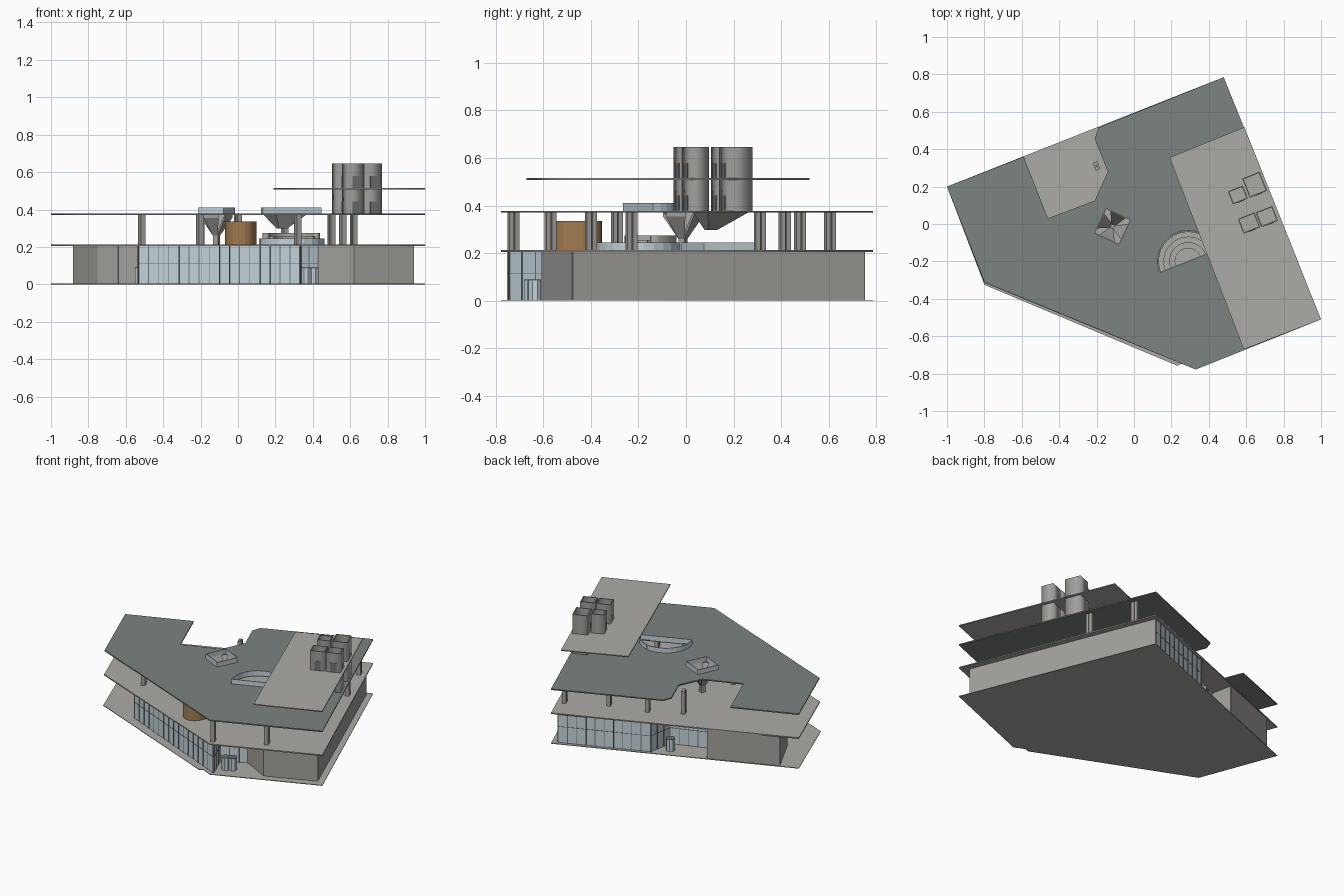
import bpy, bmesh, math
from mathutils import Matrix, Vector

if "Cube" in bpy.data.objects:
    bpy.data.objects.remove(bpy.data.objects["Cube"])

ROT = math.radians(21.6)


def material(name, rgb):
    m = bpy.data.materials.new(name)
    m.diffuse_color = (*rgb, 1)
    m.use_nodes = True
    m.node_tree.nodes["Principled BSDF"].inputs["Base Color"].default_value = m.diffuse_color
    return m


STONE = material("stone", (0.42, 0.41, 0.38))
WALL = material("wall_grey", (0.36, 0.35, 0.33))
ROOF = material("dark_roof", (0.20, 0.23, 0.22))
GLASS = material("pale_glass", (0.55, 0.65, 0.70))
FRAME = material("frame_dark", (0.15, 0.17, 0.18))
WOOD = material("wood", (0.36, 0.20, 0.08))


def slab(name, loops, z0, z1, mat):
    """Flat plate from an outline, further loops being holes."""
    cu = bpy.data.curves.new(name, 'CURVE')
    cu.dimensions = '2D'
    cu.fill_mode = 'BOTH'
    cu.extrude = (z1 - z0) / 2
    for pts in loops:
        sp = cu.splines.new('POLY')
        sp.points.add(len(pts) - 1)
        for p, (x, y) in zip(sp.points, pts):
            p.co = (x, y, 0, 1)
        sp.use_cyclic_u = True
    ob = bpy.data.objects.new(name, cu)
    ob.location.z = (z0 + z1) / 2
    bpy.context.collection.objects.link(ob)
    bpy.ops.object.select_all(action='DESELECT')
    ob.select_set(True)
    bpy.context.view_layer.objects.active = ob
    bpy.ops.object.convert(target='MESH')
    ob.data.materials.clear()
    ob.data.materials.append(mat)
    return ob


def finish(name, bm, mat):
    me = bpy.data.meshes.new(name)
    bm.to_mesh(me)
    bm.free()
    me.materials.append(mat)
    ob = bpy.data.objects.new(name, me)
    bpy.context.collection.objects.link(ob)
    return ob


def add_box(bm, c, size, ang=0):
    m = Matrix.Translation(c) @ Matrix.Rotation(ang, 4, 'Z') @ Matrix.Diagonal((*size, 1))
    bmesh.ops.create_cube(bm, size=1, matrix=m)


def wall(name, pts, z0, z1, t, mat, closed=False):
    """Upright wall following a plan line."""
    bm = bmesh.new()
    ends = pts[1:] + pts[:1] if closed else pts[1:]
    for a, b in zip(pts, ends):
        dx, dy = b[0] - a[0], b[1] - a[1]
        add_box(bm, ((a[0] + b[0]) / 2, (a[1] + b[1]) / 2, (z0 + z1) / 2),
                (math.hypot(dx, dy) + t * 0.5, t, z1 - z0), math.atan2(dy, dx))
    return finish(name, bm, mat)


def glazing(name, pts, z0, z1):
    """Glass wall with mullions and a mid rail."""
    wall(name, pts, z0, z1, 0.008, GLASS)
    wall(name + "_rail", pts, 0.112, 0.115, 0.011, FRAME)
    bm = bmesh.new()
    for a, b in zip(pts, pts[1:]):
        d = Vector(b) - Vector(a)
        n = max(1, round(d.length / 0.06))
        for i in range(n + 1):
            p = Vector(a) + d * i / n
            add_box(bm, (p.x, p.y, (z0 + z1) / 2), (0.004, 0.013, z1 - z0), math.atan2(d.y, d.x))
    finish(name + "_mullions", bm, FRAME)


def rect(cx, cy, w, d, ang=ROT):
    c, s = math.cos(ang), math.sin(ang)
    return [(cx + c * u * w / 2 - s * v * d / 2, cy + s * u * w / 2 + c * v * d / 2)
            for u, v in ((-1, -1), (1, -1), (1, 1), (-1, 1))]


def arc(cx, cy, r, a0=0, a1=math.pi, n=16):
    return [(cx + r * math.cos(ROT + a0 + (a1 - a0) * i / n),
             cy + r * math.sin(ROT + a0 + (a1 - a0) * i / n)) for i in range(n + 1)]


# Floor plates and roofs
back = [(-1, 0.2), (0.48, 0.785), (1, -0.51), (0.33, -0.778)]
slab("ground_plate", [back + [(0.26, -0.745), (0.23, -0.757), (-0.8, -0.325)]], 0, 0.004, STONE)
slab("terrace_plate", [back + [(-0.8, -0.315)]], 0.205, 0.213, STONE)
FX, FY, FA = -0.115, -0.013, math.radians(-25)
CX, CY = 0.29, -0.20
funnel_hole = rect(FX, FY, 0.145, 0.145, FA)
arc_hole = arc(CX, CY, 0.165)
slab("main_roof", [[(-1, 0.2), (-0.59, 0.36), (-0.46, 0.03), (-0.21, 0.125), (-0.14, 0.28),
                    (-0.21, 0.455), (-0.19, 0.515)] + back[1:] + [(-0.8, -0.31)],
                   funnel_hole, arc_hole], 0.370, 0.378, ROOF)
slab("upper_roof", [[(0.19, 0.355), (0.59, 0.518), (1, -0.51), (0.587, -0.67)]], 0.508, 0.515, STONE)

# Ground floor walls
wall("east_wall", [(0.43, -0.5), (0.62, -0.60), (0.935, -0.475), (0.45, 0.745)],
     0.004, 0.205, 0.012, WALL)
wall("west_wall", [(-0.42, 0.26), (-0.45, 0.405), (-0.875, 0.237), (-0.745, -0.03),
                   (-0.64, -0.09), (-0.50, -0.14)], 0.004, 0.205, 0.012, WALL)
glazing("front_glass", [(-0.50, -0.14), (-0.53, -0.365), (0.335, -0.745), (0.27, -0.58),
                        (0.43, -0.5)], 0.004, 0.205)
glazing("back_glass", [(0.45, 0.745), (-0.10, 0.53), (-0.13, 0.36), (-0.42, 0.26)], 0.004, 0.205)

# Entrance doors: low glazed drums
for i, (x, y) in enumerate([(0.365, -0.655), (0.405, -0.635), (-0.525, -0.24), (-0.19, 0.44)]):
    wall(f"entrance_door_{i}", arc(x, y, 0.026, 0, 2 * math.pi, 8), 0.004, 0.085, 0.004, GLASS)
    slab(f"entrance_door_cap_{i}", [arc(x, y, 0.028, 0, 2 * math.pi, 8)[:-1]], 0.085, 0.089, FRAME)

# Terrace columns, each a pair of piers
bm = bmesh.new()
for x, y in [(0.32, -0.725), (0.62, -0.57), (-0.515, -0.29), (0.5, 0.606), (0.25, 0.48),
             (0.0, 0.415), (-0.2, 0.31), (0.62, 0.31), (0.56, -0.23), (0.5, -0.40), (-0.205, -0.23)]:
    for s in (-1, 1):
        add_box(bm, (x - s * 0.012 * math.sin(ROT), y + s * 0.012 * math.cos(ROT), 0.2915),
                (0.026, 0.02, 0.157), ROT)
finish("terrace_columns", bm, WALL)

# Ribbed timber drum on the terrace
bm = bmesh.new()
bmesh.ops.create_cone(bm, cap_ends=True, segments=24, radius1=1, radius2=1, depth=0.123,
                      matrix=Matrix.Translation((0.015, -0.46, 0.2745)) @ Matrix.Diagonal((0.085, 0.108, 1, 1)))
finish("timber_drum", bm, WOOD)

# Funnel skylight: four tapered arms on a core
bm = bmesh.new()
for k in range(4):
    a = FA + k * math.pi / 2
    m = Matrix.Translation((FX, FY, 0)) @ Matrix.Rotation(a, 4, 'Z')
    prof = [(0.008, 0.25, 0.012), (0.008, 0.28, 0.012), (0.072, 0.378, 0.045), (0.072, 0.355, 0.045)]
    L = [bm.verts.new(m @ Vector((r, -w, z))) for r, z, w in prof]
    R = [bm.verts.new(m @ Vector((r, w, z))) for r, z, w in prof]
    bm.faces.new(L)
    bm.faces.new(R[::-1])
    for i in range(4):
        j = (i + 1) % 4
        bm.faces.new((L[j], L[i], R[i], R[j]))
bmesh.ops.recalc_face_normals(bm, faces=bm.faces[:])
add_box(bm, (FX, FY, 0.247), (0.028, 0.028, 0.072), FA)
finish("funnel_skylight", bm, WALL)
wall("funnel_railing", funnel_hole, 0.378, 0.41, 0.006, GLASS, True)

# Half-round stair well with stepped seating and railings
for i, (r0, r1) in enumerate([(0.07, 0.1), (0.1, 0.13), (0.13, 0.16)]):
    slab(f"seating_step_{i}", [arc(CX, CY, r1) + arc(CX, CY, r0)[::-1]], 0.213, 0.235 + 0.02 * i, STONE)
wall("roof_well_railing", arc_hole, 0.378, 0.41, 0.006, GLASS, True)
wall("terrace_well_railing", arc(CX, CY, 0.172, 0, 2 * math.pi, 24), 0.213, 0.245, 0.005, GLASS)
wall("terrace_stair_railing", rect(0.28, 0.15, 0.25, 0.26), 0.213, 0.245, 0.005, GLASS, True)

# Faceted hanging pod under the main roof
bm = bmesh.new()
top = [bm.verts.new((x, y, 0.37)) for x, y in rect(0.25, 0.145, 0.17, 0.18)]
low = [bm.verts.new((x, y, 0.298)) for x, y in rect(0.235, 0.105, 0.045, 0.04)]
bm.faces.new(top)
bm.faces.new(low[::-1])
for i in range(4):
    j = (i + 1) % 4
    bm.faces.new((low[i], low[j], top[j], top[i]))
bmesh.ops.recalc_face_normals(bm, faces=bm.faces[:])
finish("hanging_pod", bm, WALL)

# Hollow lift and stair towers with door panels
for i, (x, y, w, d) in enumerate([(0.645, 0.21, 0.1, 0.11), (0.555, 0.155, 0.085, 0.075),
                                  (0.615, 0.005, 0.095, 0.085), (0.71, 0.04, 0.095, 0.085)]):
    slab(f"tower_{i}", [rect(x, y, w, d), rect(x, y, w - 0.012, d - 0.012)], 0.378, 0.647, WALL)
    bm = bmesh.new()
    for z in (0.411, 0.547):
        add_box(bm, (x + d / 2 * math.sin(ROT), y - d / 2 * math.cos(ROT), z), (0.04, 0.004, 0.064), ROT)
    finish(f"tower_doors_{i}", bm, FRAME)
